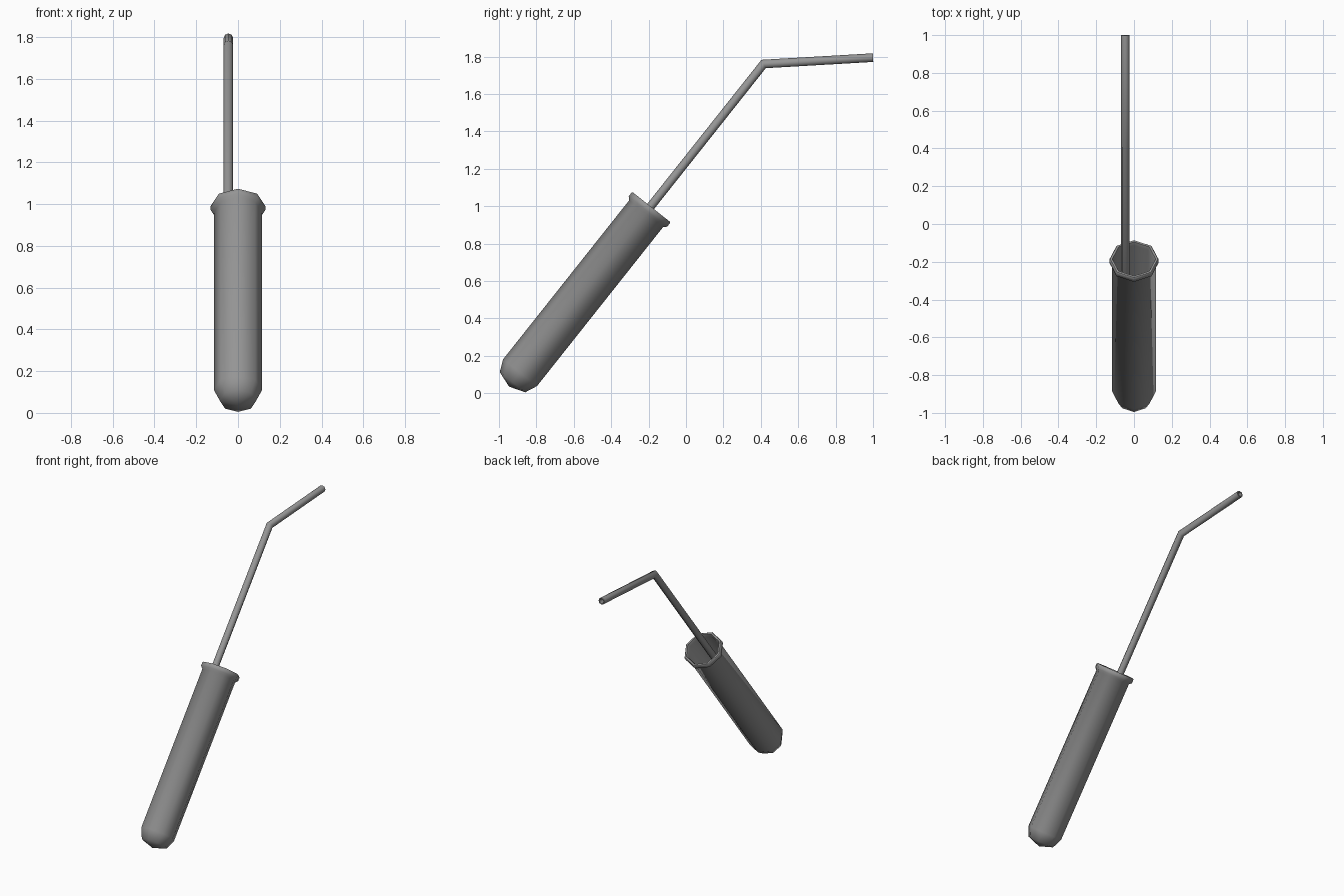
import bpy, bmesh, math
from mathutils import Vector

cube = bpy.data.objects.get("Cube")
if cube:
    bpy.data.objects.remove(cube, do_unlink=True)

SIDES = 8
X = Vector((1, 0, 0))
AXIS = Vector((0, 0.621, 0.783)).normalized()
MOUTH = Vector((0, -0.185, 0.995))

grey = bpy.data.materials.new("glass_grey")
grey.use_nodes = True
colour = (0.3, 0.3, 0.3, 1)
grey.diffuse_color = colour
grey.node_tree.nodes["Principled BSDF"].inputs["Base Color"].default_value = colour


def ring(centre, across, radius):
    """Octagon in the plane of the x axis and the given cross direction."""
    if radius == 0:
        return [centre]
    steps = [2 * math.pi * i / SIDES for i in range(SIDES)]
    return [centre + radius * (math.cos(a) * X + math.sin(a) * across) for a in steps]


def loft(name, rings, closed=False):
    """Skin a run of rings; a single point closes an end to a tip."""
    bm = bmesh.new()
    loops = [[bm.verts.new(p) for p in r] for r in rings]
    pairs = list(zip(loops, loops[1:]))
    if closed:
        pairs.append((loops[-1], loops[0]))
    for a, b in pairs:
        for i in range(SIDES):
            j = (i + 1) % SIDES
            if len(a) == 1:
                bm.faces.new((a[0], b[j], b[i]))
            elif len(b) == 1:
                bm.faces.new((a[i], a[j], b[0]))
            else:
                bm.faces.new((a[i], a[j], b[j], b[i]))
    bmesh.ops.recalc_face_normals(bm, faces=bm.faces)
    mesh = bpy.data.meshes.new(name)
    bm.to_mesh(mesh)
    bm.free()
    mesh.materials.append(grey)
    obj = bpy.data.objects.new(name, mesh)
    bpy.context.collection.objects.link(obj)
    bpy.ops.object.select_all(action='DESELECT')
    bpy.context.view_layer.objects.active = obj
    obj.select_set(True)
    bpy.ops.object.shade_smooth_by_angle(angle=math.radians(50))
    return obj


# Round-bottomed tube: outside wall, flared lip, then inside wall (radius, height)
profile = [(0, -1.225), (0.087, -1.195), (0.1155, -1.13), (0.1155, -0.045),
           (0.131, -0.03), (0.131, -0.006), (0.126, 0), (0.115, 0),
           (0.108, -0.02), (0.108, -1.13), (0.08, -1.185), (0, -1.21)]
across = X.cross(AXIS)
loft("test_tube", [ring(MOUTH + AXIS * t, across, r) for r, t in profile])

# Thin bent pipe, mitred at the bend and hollow through its length
bend = Vector((-0.046, 0.415, 1.76))
tip = Vector((-0.046, 1.0, 1.794))
start = bend - AXIS * 1.85
along = (tip - bend).normalized()
half = AXIS.angle(along) / 2
miter = X.cross((AXIS + along).normalized()) / math.cos(half)


def pipe_rings(radius):
    cross = [across, None, X.cross(along)]
    rings = []
    for point, c in zip((start, bend, tip), cross):
        if c is None:
            # stretch the joint so both arms keep their thickness
            rings.append([point + radius * (math.cos(a) * X + math.sin(a) * miter)
                          for a in (2 * math.pi * i / SIDES for i in range(SIDES))])
        else:
            rings.append(ring(point, c, radius))
    return rings


loft("bent_pipe", pipe_rings(0.023) + pipe_rings(0.016)[::-1], closed=True)
